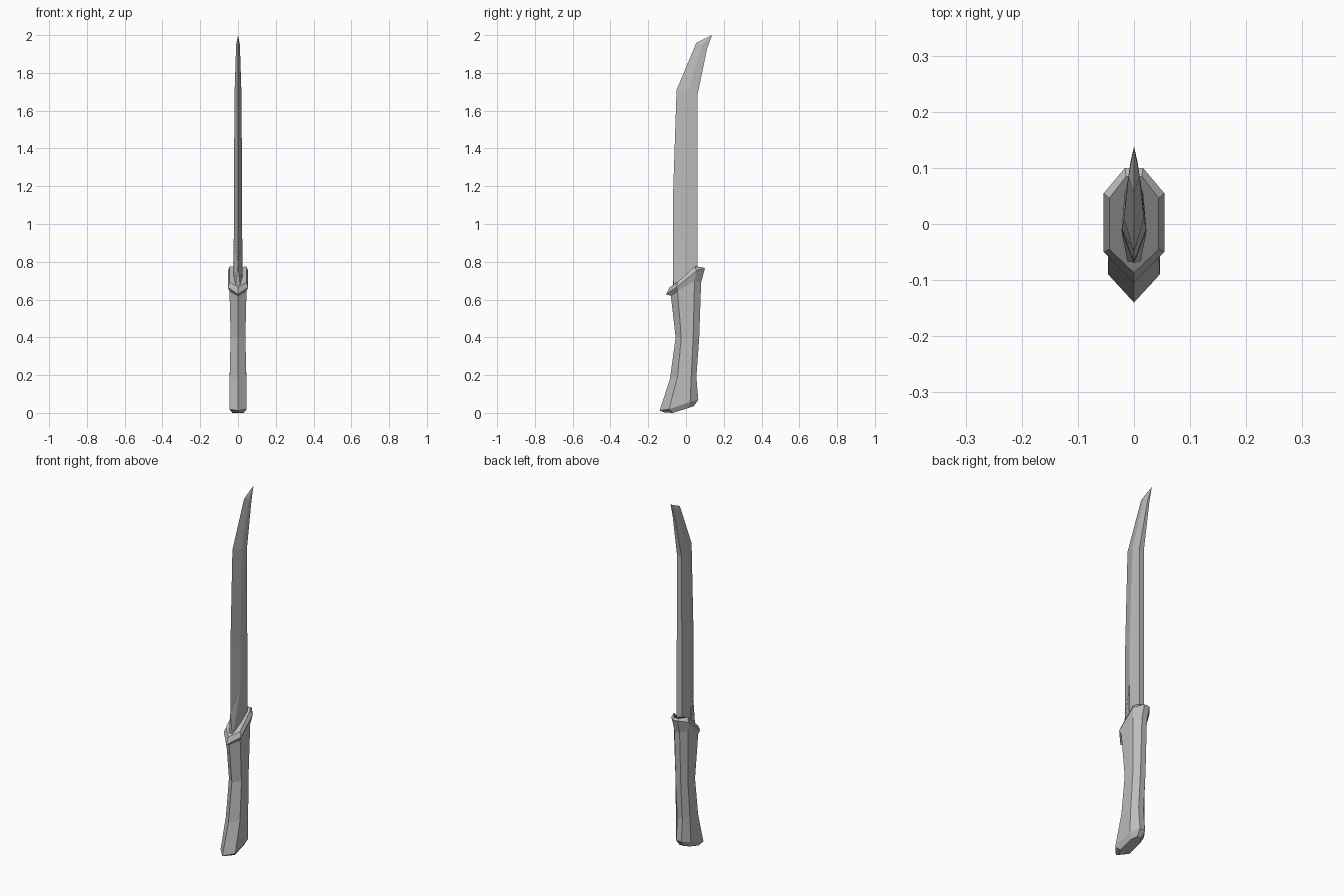
import bpy
import bmesh

default_cube = bpy.data.objects.get("Cube")
if default_cube:
    bpy.data.objects.remove(default_cube, do_unlink=True)


def make_material(name, colour):
    material = bpy.data.materials.new(name)
    material.use_nodes = True
    material.diffuse_color = colour
    material.node_tree.nodes["Principled BSDF"].inputs["Base Color"].default_value = colour
    return material


grey = make_material("plain grey", (0.5, 0.5, 0.5, 1))


def finish(name, bm):
    """Turn a bmesh into a flat-shaded object."""
    bmesh.ops.recalc_face_normals(bm, faces=bm.faces)
    mesh = bpy.data.meshes.new(name)
    bm.to_mesh(mesh)
    bm.free()
    mesh.materials.append(grey)
    part = bpy.data.objects.new(name, mesh)
    bpy.context.collection.objects.link(part)
    return part


def mirrored_ring(half):
    """Complete a half outline running from front to back on the left side."""
    return half + [(-x, y, z) for x, y, z in reversed(half) if x > 0]


def loft(name, halves, tip=None):
    """Skin mirrored rings from bottom to top, ending in a cap or a point."""
    bm = bmesh.new()
    rings = [[bm.verts.new(p) for p in mirrored_ring(half)] for half in halves]
    count = len(rings[0])
    for low, high in zip(rings, rings[1:]):
        for i in range(count):
            j = (i + 1) % count
            bm.faces.new((low[i], low[j], high[j], high[i]))
    bm.faces.new(rings[0])
    if tip:
        point = bm.verts.new(tip)
        for i in range(count):
            bm.faces.new((rings[-1][i], rings[-1][(i + 1) % count], point))
    else:
        bm.faces.new(rings[-1])
    return finish(name, bm)


def grip_ring(side, back, front_yz, belly_yz, rear_yz, back_yz):
    """Seven-sided section: front ridge, two flat sides, narrow back."""
    return [(0, *front_yz), (side, *belly_yz), (side, *rear_yz), (back, *back_yz)]


def blade_ring(half_width, spine, edge_yz, ridge_yz, spine_yz):
    """Five-sided section: cutting edge, side ridges, flat spine."""
    return [(0, *edge_yz), (half_width, *ridge_yz), (spine, *spine_yz)]


# Handle with its chamfered butt
neck = grip_ring(.045, .016, (-.08, .62), (-.045, .645), (.045, .7), (.08, .69))
loft("handle", [
    grip_ring(.03, .012, (-.115, .003), (-.07, 0), (.01, .025), (.04, .035)),
    grip_ring(.046, .016, (-.14, .012), (-.09, .02), (.022, .058), (.065, .068)),
    grip_ring(.044, .016, (-.085, .18), (-.045, .19), (.028, .2), (.055, .19)),
    grip_ring(.039, .016, (-.055, .4), (-.025, .4), (.038, .4), (.07, .4)),
    neck,
])

# Slanted guard flaring out of the handle
loft("guard", [
    neck,
    grip_ring(.054, .016, (-.105, .628), (-.05, .665), (.055, .752), (.1, .765)),
    grip_ring(.044, .014, (-.087, .665), (-.045, .692), (.046, .775), (.085, .772)),
])

# Blade with a swept point
loft("blade", [
    blade_ring(.022, .016, (-.068, .64), (-.01, .67), (.06, .73)),
    blade_ring(.022, .016, (-.068, 1.17), (-.01, 1.17), (.06, 1.17)),
    blade_ring(.018, .014, (-.05, 1.71), (.01, 1.7), (.06, 1.68)),
    blade_ring(.01, .006, (.055, 1.96), (.085, 1.95), (.112, 1.93)),
], tip=(0, .138, 2))

# Blunt wedge where the cutting edge meets the guard
wedge = bmesh.new()
half_wedge = [(0, -.069, .79), (.012, -.066, .66), (.023, -.01, .66), (.0225, -.01, .92)]
corners = [wedge.verts.new(p) for p in mirrored_ring(half_wedge)]
bmesh.ops.convex_hull(wedge, input=corners)
finish("blade_base", wedge)
